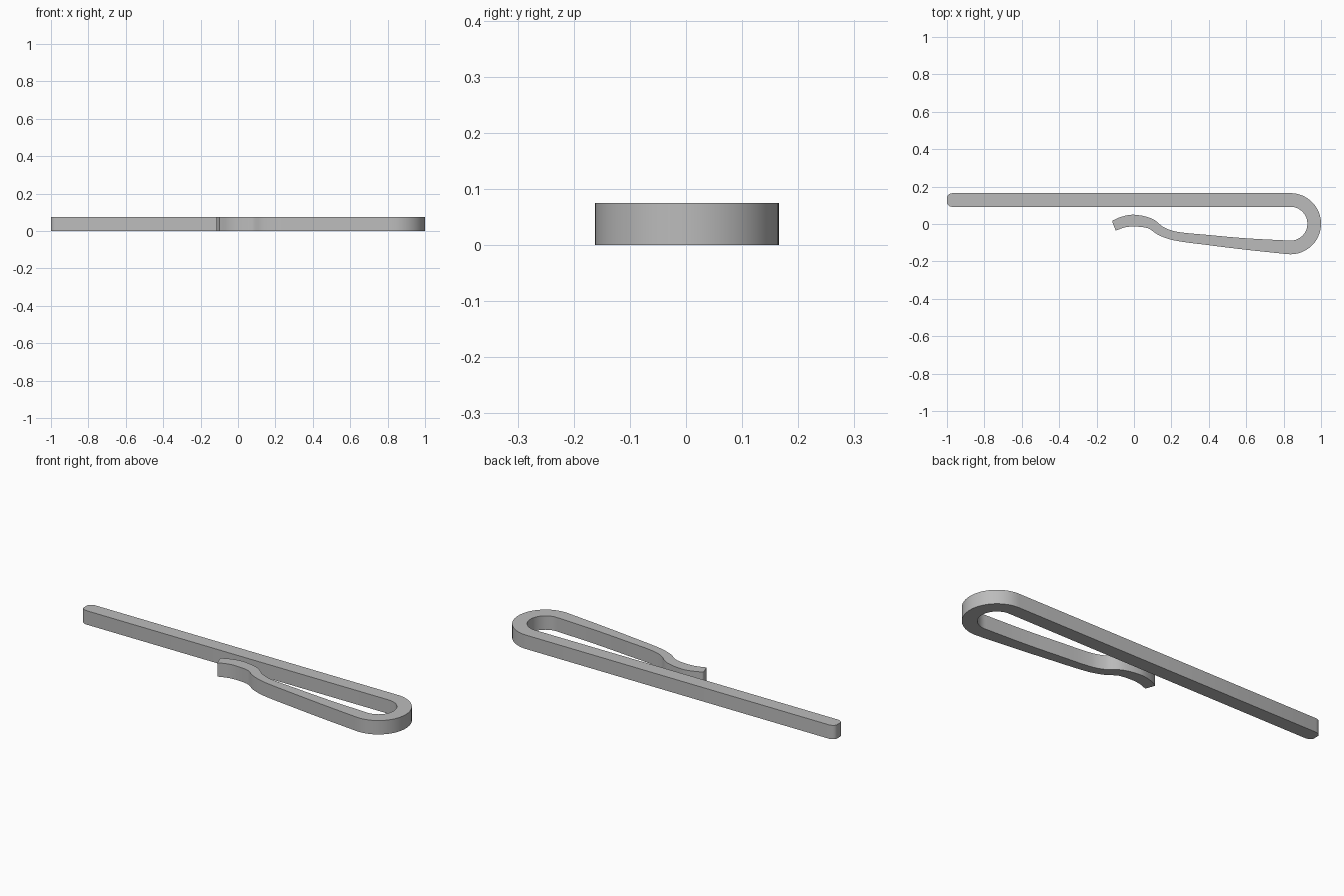
import bpy, bmesh, math
from mathutils import Vector
from mathutils.geometry import interpolate_bezier

if "Cube" in bpy.data.objects:
    bpy.data.objects.remove(bpy.data.objects["Cube"], do_unlink=True)

THICK = 0.075

# Metal colour
metal = bpy.data.materials.new("light_grey_metal")
metal.use_nodes = True
grey = (0.5, 0.5, 0.5, 1)
metal.diffuse_color = grey
metal.node_tree.nodes["Principled BSDF"].inputs["Base Color"].default_value = grey

# Straight bar with a rounded end: (x, y, width) along the centreline
stations = [Vector(p) for p in [
    (-1, 0.128, 0.034), (-0.995, 0.128, 0.052), (-0.985, 0.128, 0.067),
    (-0.97, 0.128, 0.075), (-0.07, 0.128, 0.075)]]

# Round bend
for i in range(33):
    a = math.radians(90 - i * 186 / 32)
    stations.append(Vector((0.8365 + 0.127 * math.cos(a), 0.0015 + 0.127 * math.sin(a), 0.073)))

# Tapering spring arm with a curled tip, smoothed through its key points
arm = [stations[-1]] + [Vector(p) for p in [
    (0.6, -0.107, 0.061), (0.4, -0.086, 0.054), (0.22, -0.064, 0.048),
    (0.145, -0.038, 0.05), (0.085, 0.003, 0.056), (0.0, 0.018, 0.063),
    (-0.055, 0.011, 0.06), (-0.108, -0.009, 0.056)]]
for i in range(len(arm) - 1):
    p, q = arm[i], arm[i + 1]
    before = arm[i - 1] if i else p - (q - p)
    after = arm[i + 2] if i + 2 < len(arm) else q + (q - p)
    span = (q - p).length
    t0 = (q - before).normalized() * span / 3
    t1 = (after - p).normalized() * span / 3
    stations += interpolate_bezier(p, p + t0, q - t1, q, 9)[1:]

# Ribbon of quads across the centreline, then extruded upward
bm = bmesh.new()
rows = []
for i, s in enumerate(stations):
    d = stations[min(i + 1, len(stations) - 1)] - stations[max(i - 1, 0)]
    n = Vector((-d.y, d.x, 0)).normalized() * s.z / 2
    c = Vector((s.x, s.y, 0))
    rows.append((bm.verts.new(c + n), bm.verts.new(c - n)))
for (a, b), (c, d) in zip(rows, rows[1:]):
    bm.faces.new((a, b, d, c))
tip = rows[-1][1]
ext = bmesh.ops.extrude_face_region(bm, geom=bm.faces[:])
bmesh.ops.translate(bm, vec=(0, 0, THICK),
                    verts=[g for g in ext["geom"] if isinstance(g, bmesh.types.BMVert)])

# Soften the outer corner of the curled tip
corner = [e for e in bm.edges
          if all((v.co.xy - tip.co.xy).length < 1e-5 for v in e.verts)]
bmesh.ops.bevel(bm, geom=corner, offset=0.014, segments=4, profile=0.5, affect="EDGES")
bmesh.ops.recalc_face_normals(bm, faces=bm.faces[:])

mesh = bpy.data.meshes.new("spring_clip")
bm.to_mesh(mesh)
bm.free()
mesh.materials.append(metal)
clip = bpy.data.objects.new("spring_clip", mesh)
bpy.context.collection.objects.link(clip)
bpy.ops.object.select_all(action="DESELECT")
clip.select_set(True)
bpy.context.view_layer.objects.active = clip
bpy.ops.object.shade_smooth_by_angle(angle=math.radians(35))
